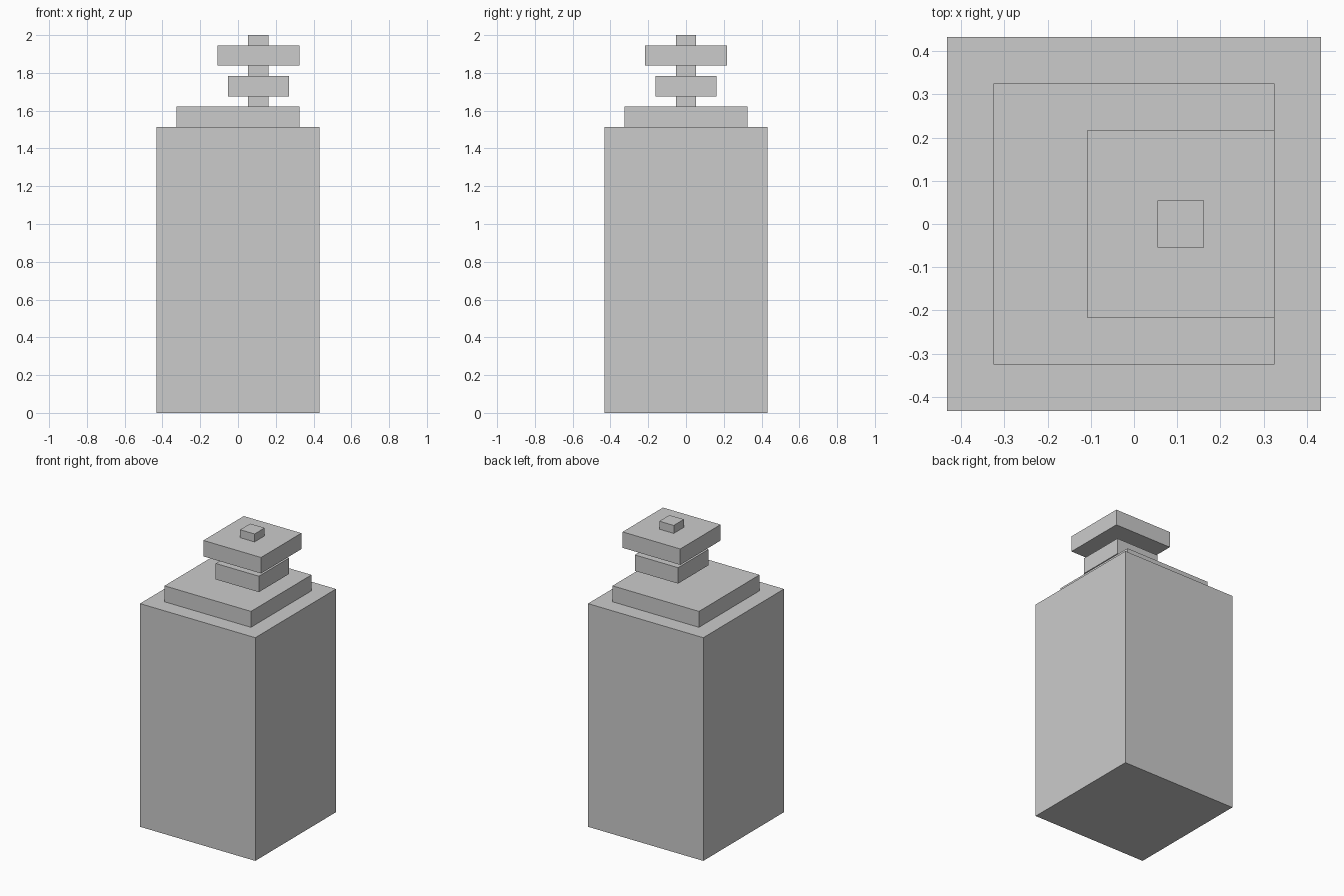
import bpy

if "Cube" in bpy.data.objects:
    bpy.data.objects.remove(bpy.data.objects["Cube"])

U = 2 / 37  # the model sits on a regular grid, 37 steps tall


def block(name, cx, half, z0, z1):
    """Square block centred on (cx, 0), spanning z0..z1 in grid steps."""
    bpy.ops.mesh.primitive_cube_add(size=1, location=(cx * U, 0, (z0 + z1) / 2 * U))
    ob = bpy.context.object
    ob.name = name
    ob.scale = (2 * half * U, 2 * half * U, (z1 - z0) * U)
    bpy.ops.object.transform_apply(location=False, rotation=False, scale=True)
    return ob


# Main body and stepped shoulder
block("bottle_body", 0, 8, 0, 28)
block("shoulder", 0, 6, 28, 30)

# Offset stopper: thin stem sections between two square collars
STOPPER_X = 2
block("lower_collar", STOPPER_X, 3, 31, 33)
block("upper_collar", STOPPER_X, 4, 34, 36)
for name, z in (("stem_lower", 30), ("stem_middle", 33), ("stem_tip", 36)):
    block(name, STOPPER_X, 1, z, z + 1)
